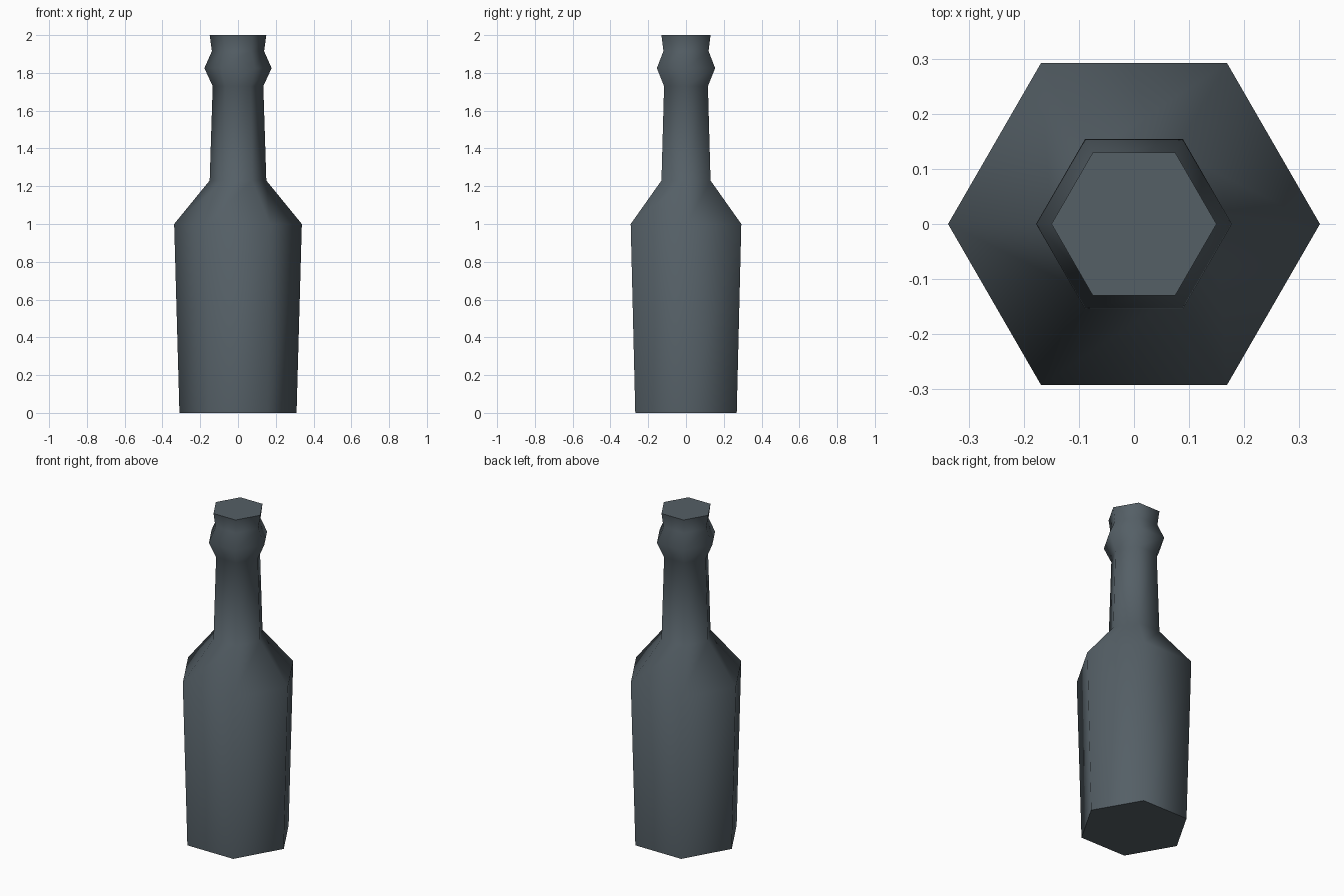
import bpy
import bmesh
from math import cos, sin, pi, radians

cube = bpy.data.objects.get("Cube")
if cube:
    bpy.data.objects.remove(cube, do_unlink=True)

SIDES = 6
# radius, height from base to lip
PROFILE = [(0.31, 0), (0.338, 1.0), (0.15, 1.23), (0.134, 1.73),
           (0.178, 1.825), (0.138, 1.915), (0.15, 2.0)]


def make_material(name, colour):
    mat = bpy.data.materials.new(name)
    mat.use_nodes = True
    mat.diffuse_color = colour
    mat.node_tree.nodes["Principled BSDF"].inputs["Base Color"].default_value = colour
    return mat


def lathe(name, profile, mat):
    bm = bmesh.new()
    rings = [[bm.verts.new((r * cos(2 * pi * i / SIDES), r * sin(2 * pi * i / SIDES), z))
              for i in range(SIDES)] for r, z in profile]
    for low, high in zip(rings, rings[1:]):
        for i in range(SIDES):
            j = (i + 1) % SIDES
            bm.faces.new((low[i], low[j], high[j], high[i]))
    # flat base and top
    bm.faces.new(rings[0][::-1])
    bm.faces.new(rings[-1])
    mesh = bpy.data.meshes.new(name)
    bm.to_mesh(mesh)
    bm.free()
    mesh.materials.append(mat)
    obj = bpy.data.objects.new(name, mesh)
    bpy.context.collection.objects.link(obj)
    return obj


# bottle: smooth walls, crisp rims
bottle = lathe("bottle", PROFILE, make_material("dark slate glass", (0.09, 0.115, 0.133, 1)))
bpy.ops.object.select_all(action='DESELECT')
bottle.select_set(True)
bpy.context.view_layer.objects.active = bottle
bpy.ops.object.shade_smooth_by_angle(angle=radians(75))
